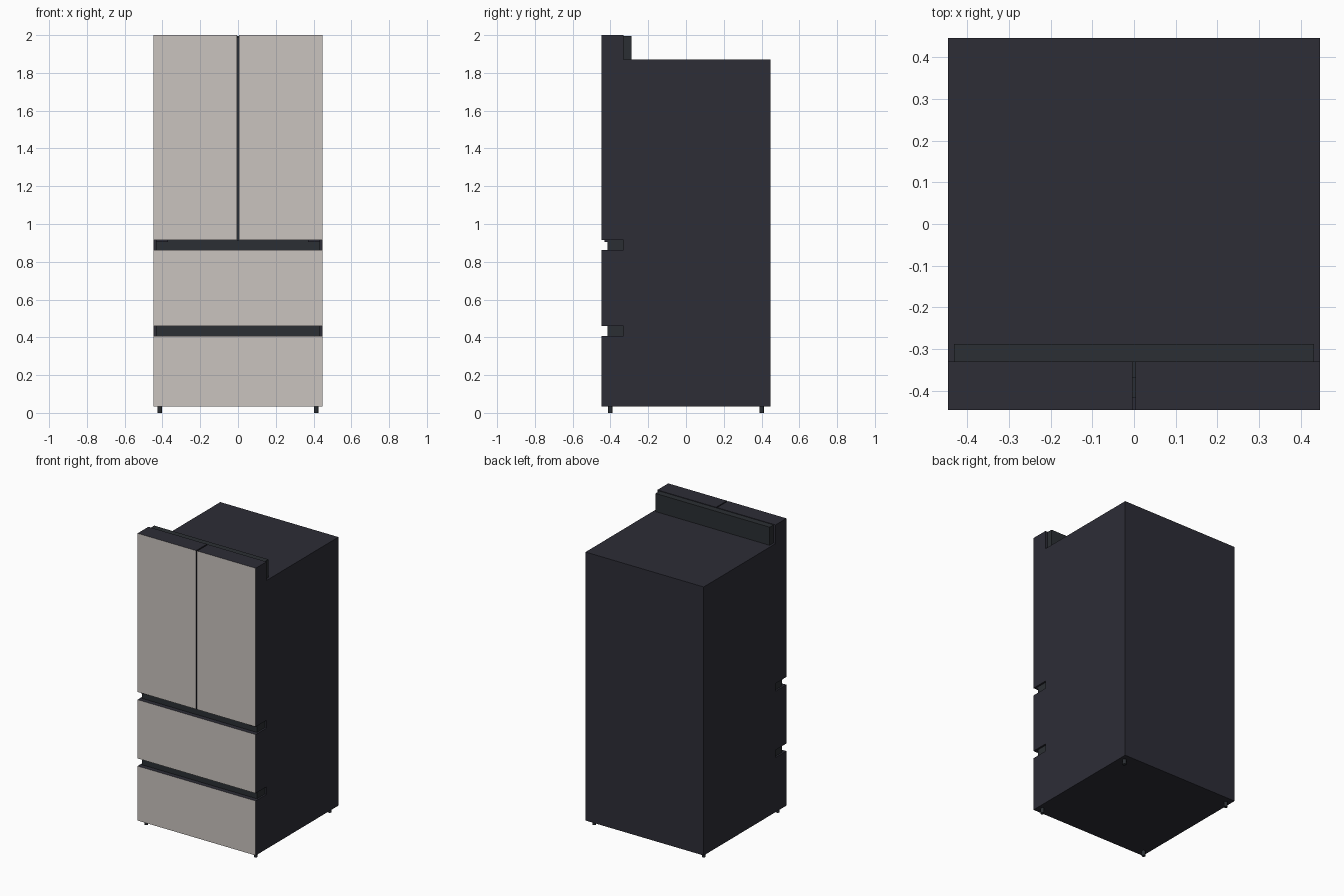
import bpy

default = bpy.data.objects.get("Cube")
if default:
    bpy.data.objects.remove(default, do_unlink=True)


def material(name, rgb, roughness=0.6):
    mat = bpy.data.materials.new(name)
    mat.use_nodes = True
    color = (*rgb, 1)
    mat.diffuse_color = color
    shader = next(n for n in mat.node_tree.nodes if n.type == 'BSDF_PRINCIPLED')
    shader.inputs["Base Color"].default_value = color
    shader.inputs["Roughness"].default_value = roughness
    return mat


panel_grey = material("warm grey panel", (0.59, 0.55, 0.52))
cabinet_dark = material("dark cabinet", (0.026, 0.026, 0.037))
trim_dark = material("dark trim", (0.024, 0.028, 0.033))


def box(name, x, y, z, mat, front=None):
    """Box from (min, max) ranges; an optional second colour goes on its front."""
    bpy.ops.mesh.primitive_cube_add(size=1)
    obj = bpy.context.object
    obj.name = name
    for v in obj.data.vertices:
        v.co = [lo + (hi - lo) * (c + 0.5) for c, (lo, hi) in zip(v.co, (x, y, z))]
    obj.data.materials.append(mat)
    if front:
        obj.data.materials.append(front)
        for f in obj.data.polygons:
            if f.normal.y < -0.9:
                f.material_index = 1
    return obj


W = 0.447            # half width and half depth
SEAM = -0.33         # plane where the doors meet the cabinet
DOORS = (-W, SEAM)
BASE = 0.035

# Cabinet and the hinge cover on top of it
box("cabinet", (-W, W), (SEAM, W), (BASE, 1.872), cabinet_dark)
box("hinge_cover", (-0.432, 0.432), (SEAM, -0.288), (1.872, 1.996), trim_dark)

# Drawers
box("lower_drawer", (-W, W), DOORS, (BASE, 0.408), cabinet_dark, panel_grey)
box("middle_drawer", (-W, W), DOORS, (0.46, 0.862), cabinet_dark, panel_grey)

# Recessed hand grips above each drawer
for name, z in (("lower_grip", (0.408, 0.46)), ("upper_grip", (0.862, 0.915))):
    box(name, (-0.435, 0.435), (-0.416, SEAM), z, trim_dark)

# Strip behind the gap between the doors
box("door_gap_strip", (-0.004, 0.004), (-0.37, SEAM), (0.915, 1.99), trim_dark)

# Paired doors, lower hinges and feet
for side, s in (("left", 1), ("right", -1)):
    box(side + "_door", sorted((s * 0.004, s * W)), DOORS, (0.915, 2.0),
        cabinet_dark, panel_grey)
    box(side + "_lower_hinge", sorted((s * 0.37, s * 0.435)), (-0.432, -0.416),
        (0.904, 0.915), cabinet_dark)
    for end, y in (("front", -0.4), ("back", 0.4)):
        bpy.ops.mesh.primitive_cylinder_add(vertices=16, radius=0.012, depth=BASE,
                                            location=(s * 0.414, y, BASE / 2))
        foot = bpy.context.object
        foot.name = f"{side}_{end}_foot"
        foot.data.materials.append(trim_dark)
        bpy.ops.object.shade_smooth_by_angle()
